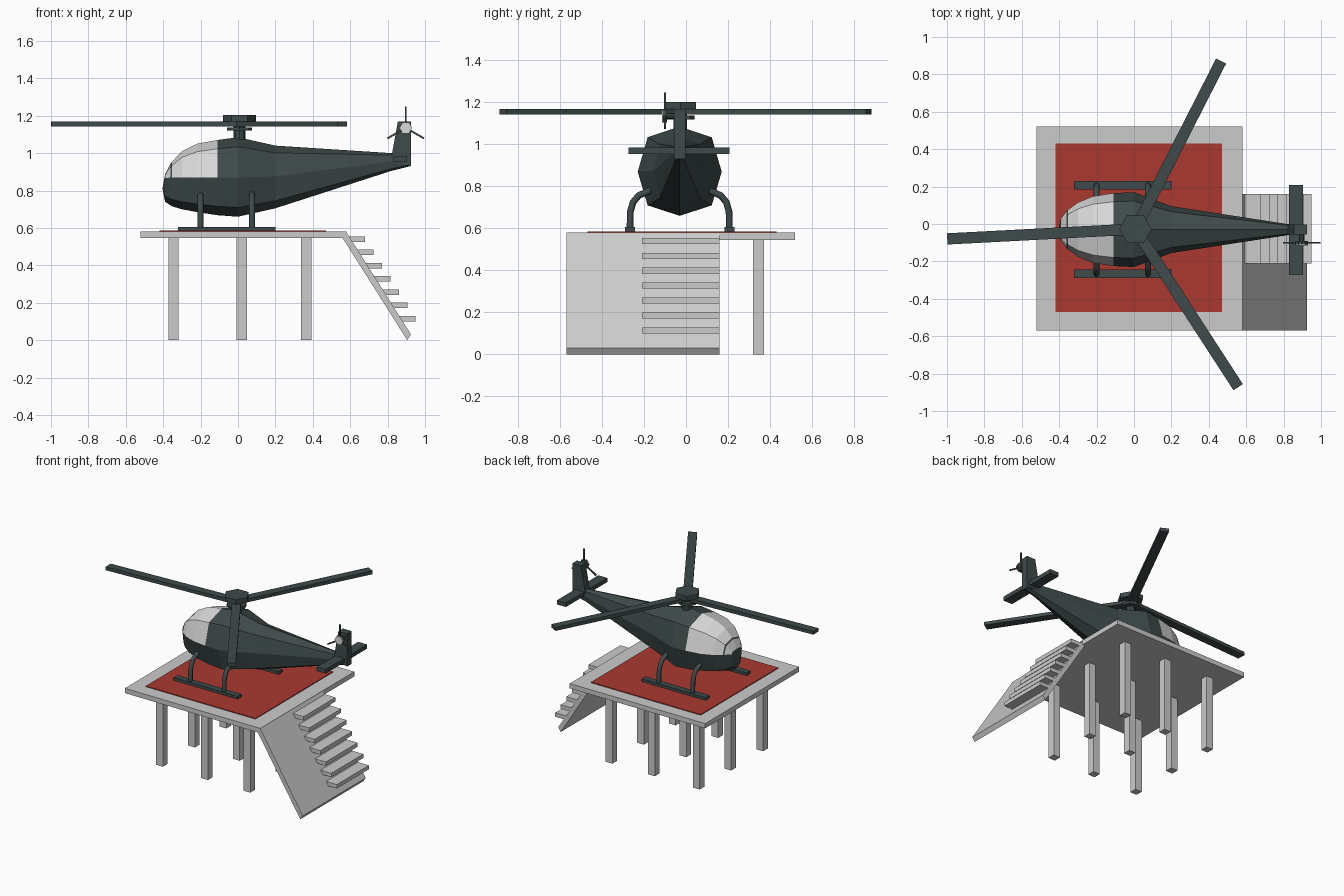
import bpy, math
from mathutils import Vector, Matrix

cube = bpy.data.objects.get("Cube")
if cube:
    bpy.data.objects.remove(cube, do_unlink=True)


def material(name, rgb):
    m = bpy.data.materials.new(name)
    m.use_nodes = True
    m.diffuse_color = (*rgb, 1)
    m.node_tree.nodes["Principled BSDF"].inputs["Base Color"].default_value = (*rgb, 1)
    return m


CONCRETE = material("light_grey", (0.6, 0.6, 0.6))
RED = material("pad_red", (0.4, 0.04, 0.03))
DARK = material("dark_slate", (0.05, 0.07, 0.07))
GLASS = material("pale_glass", (0.7, 0.7, 0.7))
MID = -0.03  # y of the aircraft's centre line


def add_mesh(name, verts, faces, *mats):
    me = bpy.data.meshes.new(name)
    me.from_pydata(verts, [], faces)
    for m in mats:
        me.materials.append(m)
    ob = bpy.data.objects.new(name, me)
    bpy.context.collection.objects.link(ob)
    return ob


def prism(name, outline, y0, y1, mat):
    """Extrude an x-z outline (clockwise seen from the front) along y."""
    n = len(outline)
    verts = [(x, y, z) for y in (y0, y1) for x, z in outline]
    faces = [tuple(range(n)), tuple(reversed(range(n, 2 * n)))]
    faces += [(i, i + n, (i + 1) % n + n, (i + 1) % n) for i in range(n)]
    if sum(a[0] * b[1] - b[0] * a[1] for a, b in zip(outline, outline[1:] + outline[:1])) < 0:
        faces = [f[::-1] for f in faces]
    return add_mesh(name, verts, faces, mat)


def box(name, x, y, z, mat):
    return prism(name, [(x[0], z[0]), (x[1], z[0]), (x[1], z[1]), (x[0], z[1])], *y, mat)


def cylinder(name, centre, radius, depth, sides, mat, axis="Z"):
    turn = (math.pi / 2, 0, 0) if axis == "Y" else (0, 0, 0)
    bpy.ops.mesh.primitive_cylinder_add(vertices=sides, radius=radius, depth=depth,
                                        location=centre, rotation=turn)
    ob = bpy.context.object
    ob.name = name
    ob.data.materials.append(mat)
    # put a corner on the x axis
    ob.data.transform(Matrix.Rotation(math.pi / 2, 4, "Z"))
    return ob


# Platform with its pad and nine pillars
box("platform", (-0.52, 0.58), (-0.57, 0.52), (0.545, 0.58), CONCRETE)
box("landing_pad", (-0.42, 0.47), (-0.47, 0.43), (0.58, 0.586), RED)
for x in (-0.345, 0.02, 0.365):
    for y in (-0.39, -0.02, 0.345):
        box("pillar", (x - 0.027, x + 0.027), (y - 0.027, y + 0.027), (0, 0.55), CONCRETE)

# Sloping ramp slab with steps on its back half
prism("ramp", [(0.56, 0.545), (0.905, 0), (0.925, 0.03), (0.578, 0.58)], -0.57, 0.16, CONCRETE)
for i in range(7):
    x, z = 0.68 + 0.045 * i, 0.555 - 0.071 * i
    box("step", (x - 0.1, x), (-0.21, 0.16), (z - 0.029, z), CONCRETE)

# Fuselage: eight-sided rings (x, middle z, bottom z, top z, half width)
rings = [
    (-0.39, 0.865, 0.74, 0.885, 0.06),
    (-0.36, 0.87, 0.72, 0.945, 0.10),
    (-0.352, 0.87, 0.715, 0.955, 0.107),
    (-0.30, 0.87, 0.70, 1.01, 0.145),
    (-0.22, 0.87, 0.685, 1.05, 0.178),
    (-0.11, 0.87, 0.668, 1.07, 0.195),
    (0.0, 0.87, 0.66, 1.085, 0.20),
    (0.20, 0.875, 0.705, 1.04, 0.125),
    (0.82, 0.955, 0.905, 1.0, 0.03),
    (0.92, 0.965, 0.93, 1.0, 0.025),
]
verts = []
for x, mid, low, high, half in rings:
    for k in range(8):
        a = k * math.pi / 4
        stretch = 1.08 if k % 2 else 1
        c, s = math.cos(a) * stretch, math.sin(a) * stretch
        rise = high - mid if s > 0 else mid - low
        verts.append((x, MID + half * c, mid + rise * s))
faces = [(8 * r + k, 8 * r + (k + 1) % 8, 8 * r + 8 + (k + 1) % 8, 8 * r + 8 + k)
         for r in range(len(rings) - 1) for k in range(8)]
tip = len(verts)
verts.append((-0.404, MID, 0.81))
faces += [(tip, (k + 1) % 8, k) for k in range(8)]
faces.append(tuple(range(tip - 8, tip)))
body = add_mesh("fuselage", verts, [f[::-1] for f in faces], DARK, GLASS)
# Canopy panes are the upper faces ahead of the cabin, split by a thin frame
for p in body.data.polygons[:40]:
    ring, side = divmod(p.index, 8)
    if side < 4 and ring != 1:
        p.material_index = 1

# Tail fin and stabiliser
prism("tail_fin", [(0.815, 0.95), (0.925, 0.93), (0.925, 1.17), (0.855, 1.17)],
      MID - 0.027, MID + 0.027, DARK)
box("stabiliser", (0.83, 0.903), (-0.273, 0.208), (0.955, 0.985), DARK)

# Tail rotor on the front side of the fin
TAIL = Vector((0.897, -0.1, 1.135))
cylinder("tail_rotor_shaft", TAIL + Vector((0, 0.03, 0)), 0.014, 0.06, 8, DARK, "Y")
cylinder("tail_rotor_hub", TAIL, 0.034, 0.018, 6, DARK, "Y")
cylinder("tail_rotor_cap", TAIL - Vector((0, 0.011, 0)), 0.034, 0.006, 6, GLASS, "Y")
for deg in (90, 210, 330):
    ob = box("tail_rotor_blade", (0.02, 0.113), (-0.004, 0.004), (-0.005, 0.005), DARK)
    ob.location = TAIL
    ob.rotation_euler = (0, -math.radians(deg), 0)

# Main rotor
HUB = Vector((0.008, -0.027, 0))
for name, radius, low, high, sides in (("rotor_mast", 0.032, 1.05, 1.18, 8),
                                       ("swash_plate", 0.068, 1.12, 1.138, 8),
                                       ("rotor_hub", 0.087, 1.168, 1.203, 6)):
    cylinder(name, HUB + Vector((0, 0, (low + high) / 2)), radius, high - low, sides, DARK)
for deg in (63, 183, 303):
    ob = box("rotor_blade", (0, 1.008), (-0.03, 0.03), (1.143, 1.168), DARK)
    ob.location = HUB
    ob.rotation_euler = (0, 0, math.radians(deg))

# Landing skids with bent tube legs
for side in (-1, 1):
    y = MID + side * 0.237
    box("skid", (-0.32, 0.2), (y - 0.023, y + 0.023), (0.586, 0.606), DARK)
    for x in (-0.2, 0.075):
        path = [(0.237, 0.595), (0.235, 0.68), (0.222, 0.725), (0.195, 0.757), (0.13, 0.785)]
        cu = bpy.data.curves.new("leg", "CURVE")
        cu.dimensions = "3D"
        cu.bevel_depth = 0.016
        cu.bevel_resolution = 2
        cu.use_fill_caps = True
        sp = cu.splines.new("POLY")
        sp.points.add(len(path) - 1)
        for pt, (off, z) in zip(sp.points, path):
            pt.co = (x, MID + side * off, z, 1)
        cu.materials.append(DARK)
        bpy.context.collection.objects.link(bpy.data.objects.new("skid_leg", cu))
